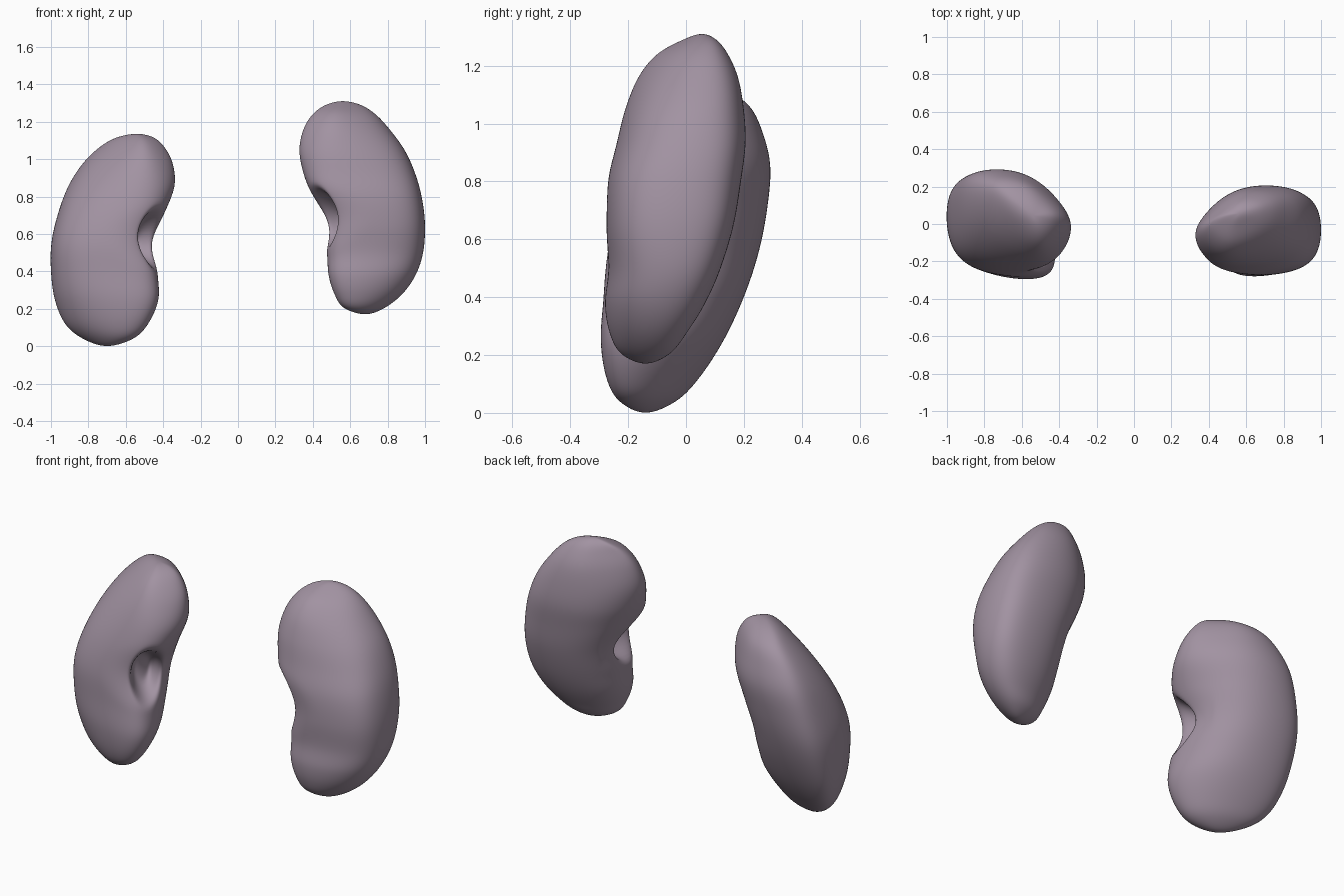
import bpy, bmesh
from math import sin, cos, pi, radians
from mathutils import Vector

if "Cube" in bpy.data.objects:
    bpy.data.objects.remove(bpy.data.objects["Cube"])

SEG, SUB = 160, 10

# Level outlines: z, x min, x max, y front, y back (first and last are the poles)
LEFT = [
    (0.0, -.70, -.70, -.14, -.14), (.04, -.83, -.56, -.23, -.035),
    (.12, -.925, -.48, -.275, .045), (.25, -.98, -.425, -.295, .13),
    (.40, -1.0, -.43, -.285, .20), (.55, -.998, -.435, -.275, .25),
    (.70, -.965, -.395, -.25, .28), (.85, -.91, -.34, -.21, .292),
    (.97, -.835, -.347, -.16, .265), (1.06, -.745, -.39, -.10, .22),
    (1.115, -.65, -.45, -.03, .14), (1.135, -.54, -.54, .045, .045)]
RIGHT = [
    (.17, .68, .68, -.14, -.14), (.205, .565, .785, -.225, -.055),
    (.28, .515, .88, -.265, .005), (.38, .484, .95, -.28, .067),
    (.50, .475, .99, -.268, .12), (.65, .45, 1.0, -.276, .165),
    (.80, .395, .982, -.27, .19), (.93, .348, .945, -.24, .206),
    (1.05, .328, .89, -.21, .20), (1.16, .35, .81, -.165, .18),
    (1.24, .40, .735, -.10, .145), (1.29, .47, .655, -.01, .105),
    (1.31, .56, .56, .055, .055)]


def spline(a, b, c, d, t):
    return [.5 * (2*q + (r-p)*t + (2*p-5*q+4*r-s)*t*t + (3*q-p-3*r+s)*t**3)
            for p, q, r, s in zip(a, b, c, d)]


def smooth(r, lo, hi):
    t = min(1, max(0, (hi - r) / (hi - lo)))
    return t * t * (3 - 2 * t)


def levels(keys):
    # Mirrored phantom levels make both poles round
    flip = lambda k: (k[0], k[2], k[1], k[4], k[3])
    k = [flip(keys[1])] + keys + [flip(keys[-2])]
    return [spline(*k[i:i+4], j / SUB)
            for i in range(len(keys) - 1) for j in range(SUB)][1:]


def kidney(name, keys, side, inner_low, inner_high, outer_mid, outer_end, hilum, mat):
    bm = bmesh.new()
    z0, z1 = keys[0][0], keys[-1][0]
    rings = []
    for z, xa, xb, yf, yb in levels(keys):
        f = (z - z0) / (z1 - z0)
        end = (2 * f - 1) ** 2
        inner = inner_low + (inner_high - inner_low) * f
        outer = outer_mid + (outer_end - outer_mid) * end
        ring = []
        for i in range(SEG):
            a = 2 * pi * i / SEG
            medial = .5 - .5 * side * cos(a)
            c = cos(a)
            s = sin(a + side * radians(outer + (inner - outer) * medial))
            # fuller on the outer side, pinched toward the upper inner tip
            full = (1 - end) * (.2 - .06 * medial) - .3 * medial * smooth(f, 1, .45)
            c *= 1 + full * (1 - c * c)
            s *= 1 + full * (1 - s * s)
            ring.append(bm.verts.new(((xa + xb + (xb - xa) * c) / 2,
                                      (yf + yb + (yb - yf) * s) / 2, z)))
        rings.append(ring)
    for a, b in zip(rings, rings[1:]):
        for i in range(SEG):
            j = (i + 1) % SEG
            bm.faces.new((a[i], a[j], b[j], b[i]))
    for ring, k in ((rings[0], keys[0]), (rings[-1], keys[-1])):
        pole = bm.verts.new((k[1], k[3], k[0]))
        for i in range(SEG):
            bm.faces.new((ring[i], ring[(i + 1) % SEG], pole))

    # Hilum: shallow dip with a deep oval pit facing the middle and front
    c = Vector(hilum)
    out = Vector((-side * .75, -.66, 0)).normalized()
    across = Vector((-out.y, out.x, 0))
    for v in bm.verts:
        d = v.co - c
        if d.dot(out) < -.16:
            continue
        u, w = d.dot(across), d.z
        dip = smooth(((u / .25)**2 + (w / .2)**2)**.5, 0, 1)
        pit = smooth(((u / .085)**2 + (w / .145)**2)**.5, .6, 1.15)
        v.co -= out * (.04 * dip + .12 * pit)
    bmesh.ops.recalc_face_normals(bm, faces=bm.faces)
    for _ in range(6):
        bmesh.ops.smooth_vert(bm, verts=bm.verts, factor=.5, use_axis_x=True,
                              use_axis_y=True, use_axis_z=True)
    me = bpy.data.meshes.new(name)
    bm.to_mesh(me)
    bm.free()
    for p in me.polygons:
        p.use_smooth = True
    me.materials.append(mat)
    bpy.context.collection.objects.link(bpy.data.objects.new(name, me))


mauve = bpy.data.materials.new("mauve")
mauve.diffuse_color = (.36, .29, .36, 1)
mauve.use_nodes = True
mauve.node_tree.nodes["Principled BSDF"].inputs["Base Color"].default_value = mauve.diffuse_color
kidney("left_kidney", LEFT, -1, 30, 14, 12, 45, (-.47, -.165, .575), mauve)
kidney("right_kidney", RIGHT, 1, 20, 16, 5, 25, (.48, -.155, .69), mauve)
